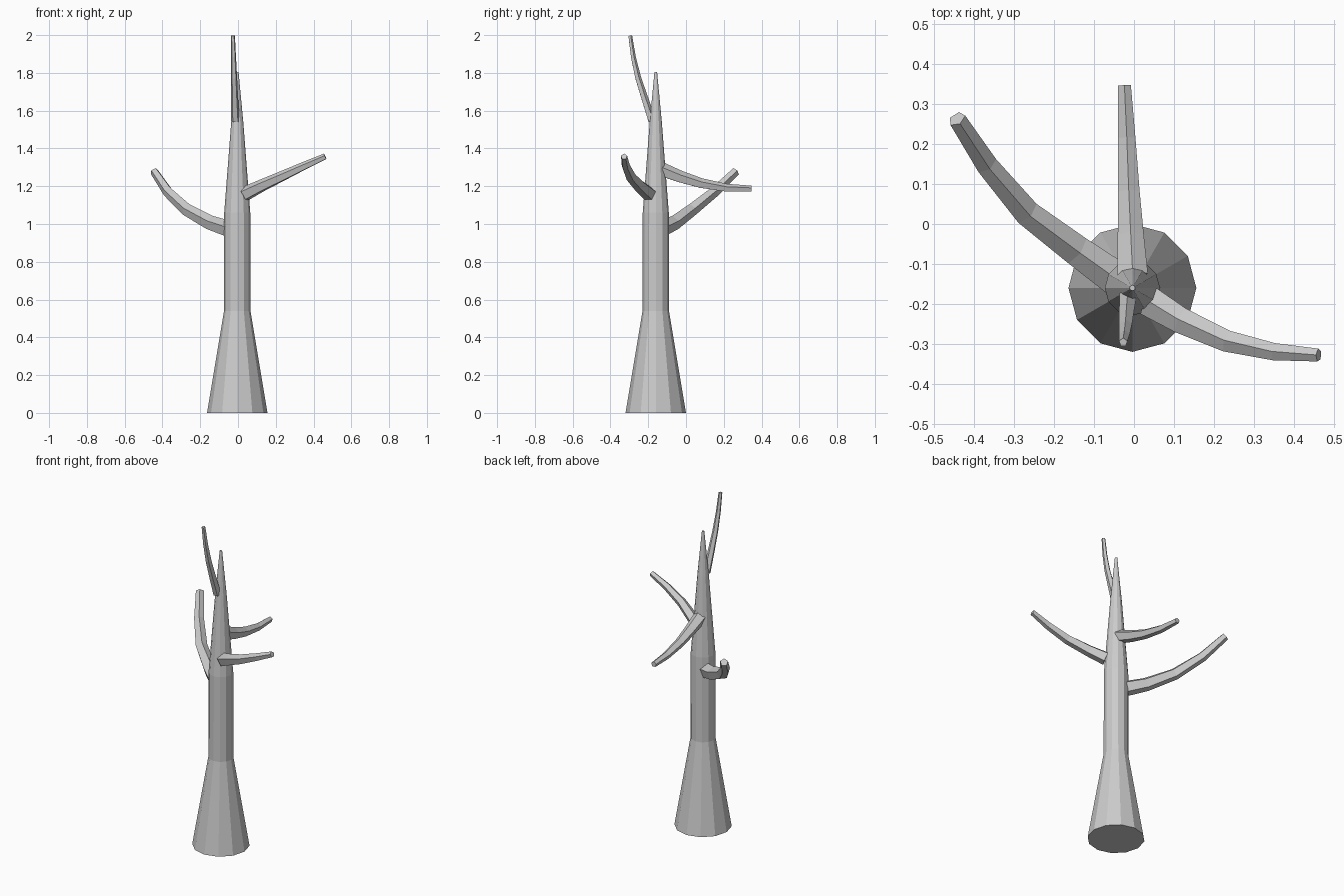
import bpy, bmesh, math
from mathutils import Vector

if "Cube" in bpy.data.objects:
    bpy.data.objects.remove(bpy.data.objects["Cube"])


def finish(name, bm):
    bmesh.ops.recalc_face_normals(bm, faces=bm.faces)
    mesh = bpy.data.meshes.new(name)
    bm.to_mesh(mesh)
    bm.free()
    obj = bpy.data.objects.new(name, mesh)
    bpy.context.collection.objects.link(obj)
    return obj


def tube(name, path, radii, sides, up):
    """Sweep a tapering polygon along a path, capped at both ends."""
    bm = bmesh.new()
    pts = [Vector(p) for p in path]
    rings = []
    for i, p in enumerate(pts):
        a, b = pts[max(i - 1, 0)], pts[min(i + 1, len(pts) - 1)]
        t = (b - a).normalized()
        side = t.cross(Vector(up)).normalized()
        top = side.cross(t)
        ring = []
        for k in range(sides):
            ang = 2 * math.pi * k / sides
            ring.append(bm.verts.new(p + radii[i] * (math.cos(ang) * top + math.sin(ang) * side)))
        rings.append(ring)
    for r0, r1 in zip(rings, rings[1:]):
        for k in range(sides):
            n = (k + 1) % sides
            bm.faces.new((r0[k], r0[n], r1[n], r1[k]))
    bm.faces.new(rings[0])
    bm.faces.new(rings[-1])
    return finish(name, bm)


def branch(name, path, r0, r1, up=(0, 0, 1)):
    n = len(path) - 1
    return tube(name, path, [r0 + (r1 - r0) * i / n for i in range(n + 1)], 5, up)


# Trunk: flared base, straight middle, long pointed top
cx, cy = -0.004, -0.16
profile = [(0, 0.16), (0.54, 0.07), (1.06, 0.069), (1.54, 0.032), (1.805, 0.007)]
tube("trunk", [(cx, cy, z) for z, r in profile], [r for z, r in profile], 12, (0, 1, 0))

# Low branch reaching left and back
branch("left_branch", [(-0.04, -0.14, 0.97), (-0.145, -0.065, 1.005), (-0.27, 0.03, 1.075),
                       (-0.37, 0.15, 1.17), (-0.443, 0.263, 1.278)], 0.046, 0.023)

# Branch reaching right and slightly forward
branch("right_branch", [(0.04, -0.195, 1.16), (0.12, -0.243, 1.2), (0.235, -0.294, 1.253),
                        (0.353, -0.32, 1.308), (0.462, -0.328, 1.357)], 0.04, 0.017)

# Drooping branch at the back
branch("back_branch", [(-0.003, -0.13, 1.287), (-0.008, -0.03, 1.248), (-0.013, 0.08, 1.214),
                       (-0.018, 0.215, 1.19), (-0.024, 0.347, 1.186)], 0.04, 0.017)

# Upright twig near the top, leaning forward
branch("top_branch", [(-0.014, -0.18, 1.545), (-0.018, -0.218, 1.66), (-0.021, -0.255, 1.775),
                      (-0.024, -0.28, 1.885), (-0.027, -0.296, 1.997)], 0.023, 0.011, (0, 1, 0))
